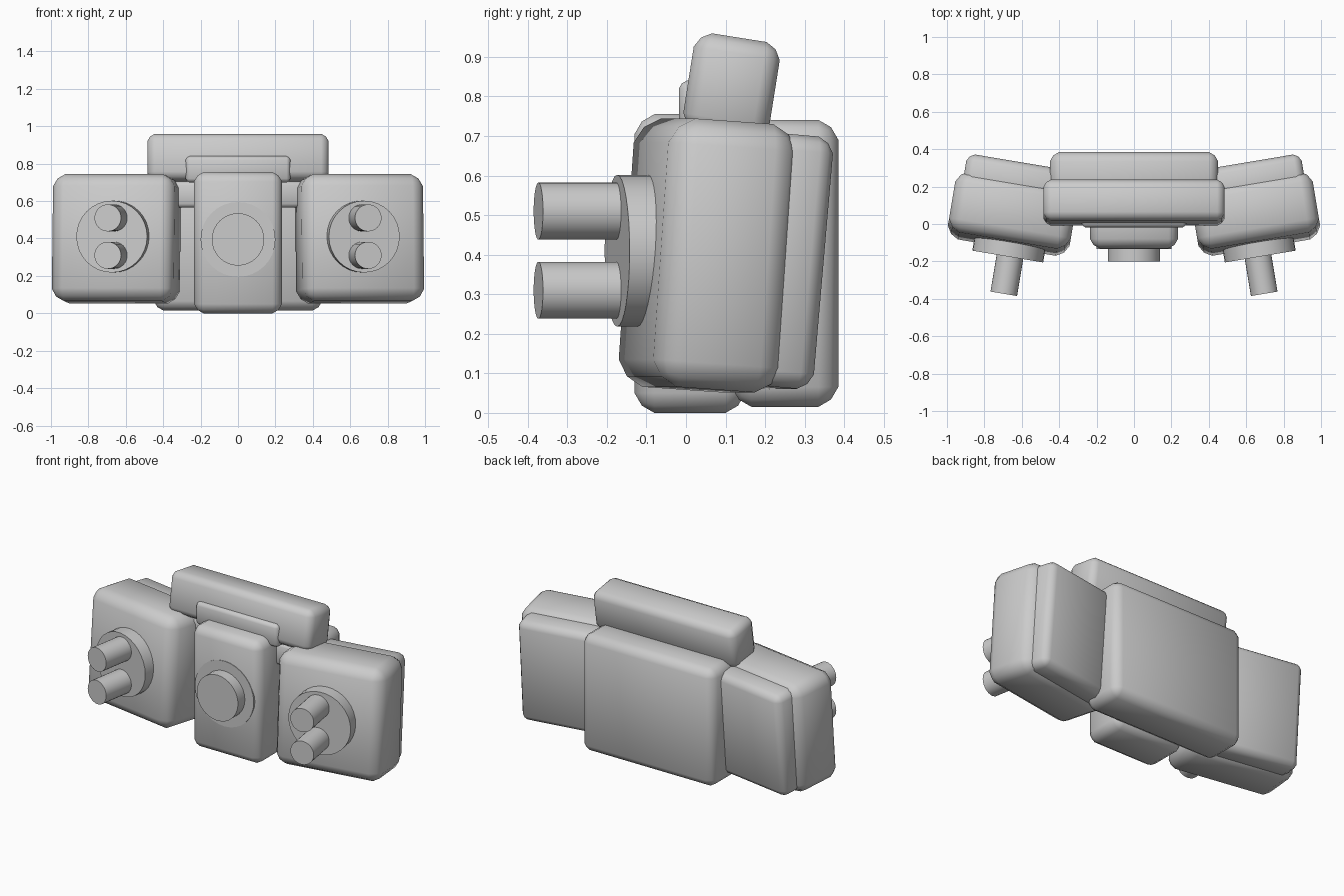
import bpy
from math import radians, pi
from mathutils import Matrix, Vector

cube = bpy.data.objects.get("Cube")
if cube:
    bpy.data.objects.remove(cube, do_unlink=True)

grey = bpy.data.materials.new("light grey")
grey.use_nodes = True
grey.diffuse_color = (0.6, 0.6, 0.6, 1)
grey.node_tree.nodes["Principled BSDF"].inputs["Base Color"].default_value = (0.6, 0.6, 0.6, 1)


def finish(obj, name, angle=30):
    obj.name = name
    obj.data.materials.append(grey)
    bpy.ops.object.shade_smooth_by_angle(angle=radians(angle))
    return obj


def block(name, size, matrix, bevel):
    """Box with softly chamfered edges."""
    bpy.ops.mesh.primitive_cube_add(size=1)
    obj = bpy.context.object
    obj.data.transform(Matrix.Diagonal((*size, 1)))
    obj.matrix_world = matrix
    mod = obj.modifiers.new("soft edges", "BEVEL")
    mod.width = bevel
    mod.segments = 2
    mod.profile = 0.4
    mod.limit_method = 'NONE'
    bpy.ops.object.modifier_apply(modifier=mod.name)
    return finish(obj, name, 35)


def drum(name, radius, start, end, frame=Matrix()):
    """Cylinder along the frame's y axis; start and end are its end centres."""
    a, b = Vector(start), Vector(end)
    bpy.ops.mesh.primitive_cylinder_add(vertices=32, radius=radius, depth=(b - a).length)
    obj = bpy.context.object
    obj.matrix_world = frame @ Matrix.Translation((a + b) / 2) @ Matrix.Rotation(pi / 2, 4, 'X')
    return finish(obj, name)


def placed(x, y, z, tilt=0):
    return Matrix.Translation((x, y, z)) @ Matrix.Rotation(radians(-tilt), 4, 'X')


# Central body
block("back_body", (0.90, 0.27, 0.725), placed(0, 0.25, 0.378), 0.05)
block("front_body", (0.47, 0.28, 0.755), placed(0, 0.01, 0.3775), 0.05)
block("neck", (0.78, 0.16, 0.14), placed(0, 0.12, 0.635), 0.02)

# Centre lens
drum("lens_rim", 0.20, (0, -0.10, 0.395), (0, -0.133, 0.395))
drum("lens", 0.14, (0, -0.10, 0.395), (0, -0.20, 0.395))

# Raised top bar with its front plate
block("top_bar", (0.97, 0.22, 0.25), placed(0, 0.115, 0.825, 9), 0.04)
block("top_bar_plate", (0.56, 0.12, 0.14), placed(0, 0.042, 0.77), 0.02)

# Side pods, turned outward, each with a disc and two barrels
for side, label in ((1, "left"), (-1, "right")):
    frame = Matrix.Translation((side * 0.65, 0.055, 0)) @ Matrix.Rotation(side * radians(9.5), 4, 'Z')
    block(label + "_pod", (0.66, 0.33, 0.68), frame @ placed(0, 0, 0.398, 4), 0.065)
    block(label + "_pod_back", (0.58, 0.2, 0.64), frame @ placed(0, 0.155, 0.385, 5), 0.04)
    drum(label + "_disc", 0.192, (-side * 0.013, -0.10, 0.41), (-side * 0.013, -0.23, 0.41), frame)
    for z, level in ((0.51, "upper"), (0.31, "lower")):
        drum(f"{label}_{level}_barrel", 0.072, (-side * 0.025, -0.2, z), (-side * 0.025, -0.43, z), frame)
